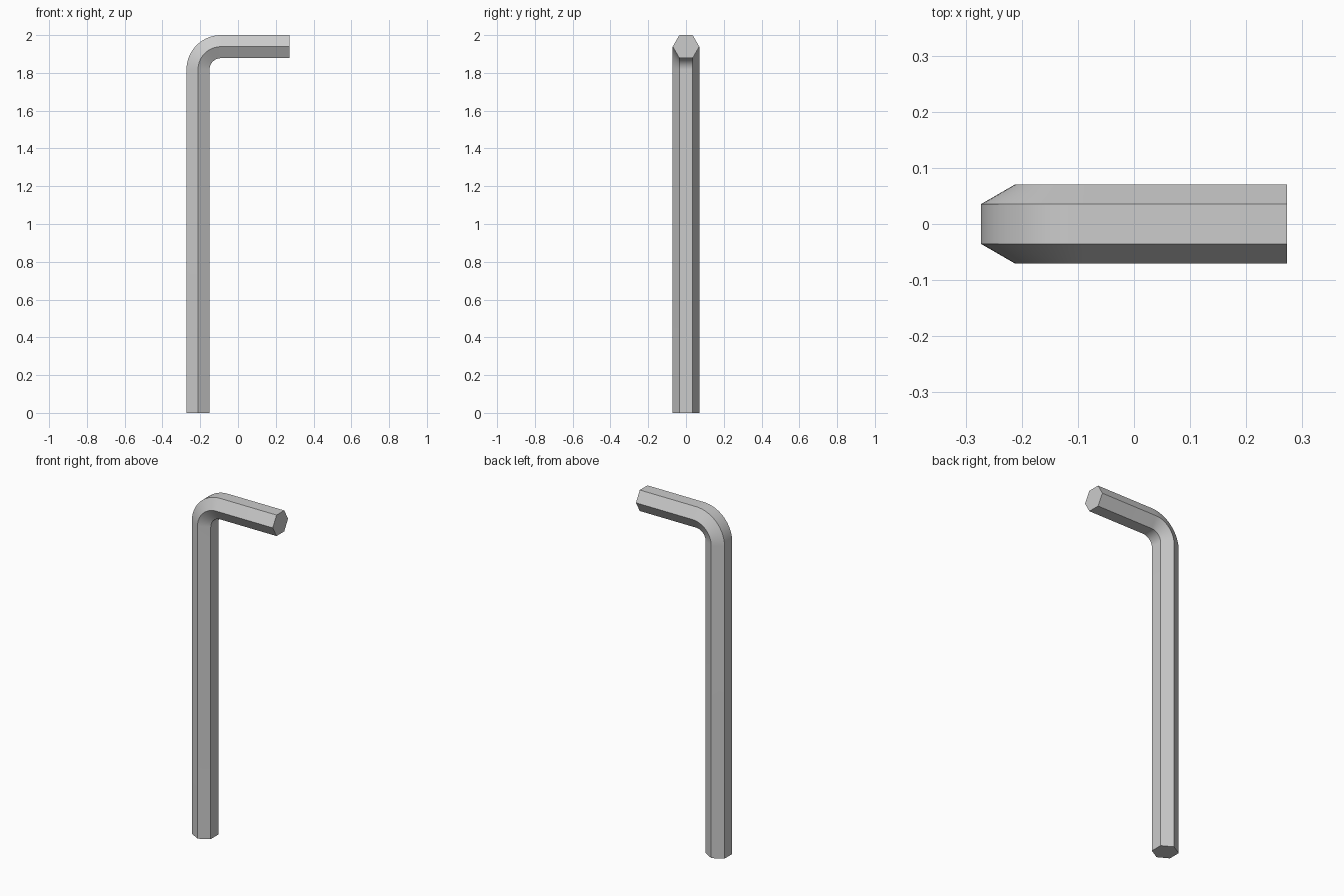
import bpy, bmesh
from math import sin, cos, pi, sqrt

if "Cube" in bpy.data.objects:
    bpy.data.objects.remove(bpy.data.objects["Cube"])

R = 0.0705                  # hexagon corner radius
A = R * sqrt(3) / 2         # half width across flats
END = 0.273                 # half length in x
BEND = 0.122                # bend radius at the centre line
STEPS = 16
CX, CZ = -END + A + BEND, 2 - A - BEND   # bend centre

# Path stations: x, z and the angle of the outward direction
path = [(-END + A, 0, pi)]
for i in range(STEPS + 1):
    a = pi - i / STEPS * pi / 2
    path.append((CX + BEND * cos(a), CZ + BEND * sin(a), a))
path.append((END, 2 - A, pi / 2))

# Sweep the hexagon along the path, corners pointing along y
bm = bmesh.new()
rings = []
for x, z, a in path:
    ring = []
    for k in range(6):
        t = k * pi / 3
        out, y = R * sin(t), R * cos(t)
        ring.append(bm.verts.new((x + out * cos(a), y, z + out * sin(a))))
    rings.append(ring)
for r0, r1 in zip(rings, rings[1:]):
    for k in range(6):
        n = (k + 1) % 6
        bm.faces.new((r0[k], r0[n], r1[n], r1[k]))

# End caps
bm.faces.new(rings[0])
bm.faces.new(rings[-1])
bmesh.ops.recalc_face_normals(bm, faces=bm.faces)

mesh = bpy.data.meshes.new("hex_key")
bm.to_mesh(mesh)
bm.free()
key = bpy.data.objects.new("hex_key", mesh)
bpy.context.collection.objects.link(key)

# Smooth bend, sharp hexagon edges
bpy.context.view_layer.objects.active = key
key.select_set(True)
bpy.ops.object.shade_smooth_by_angle(angle=pi / 6)
